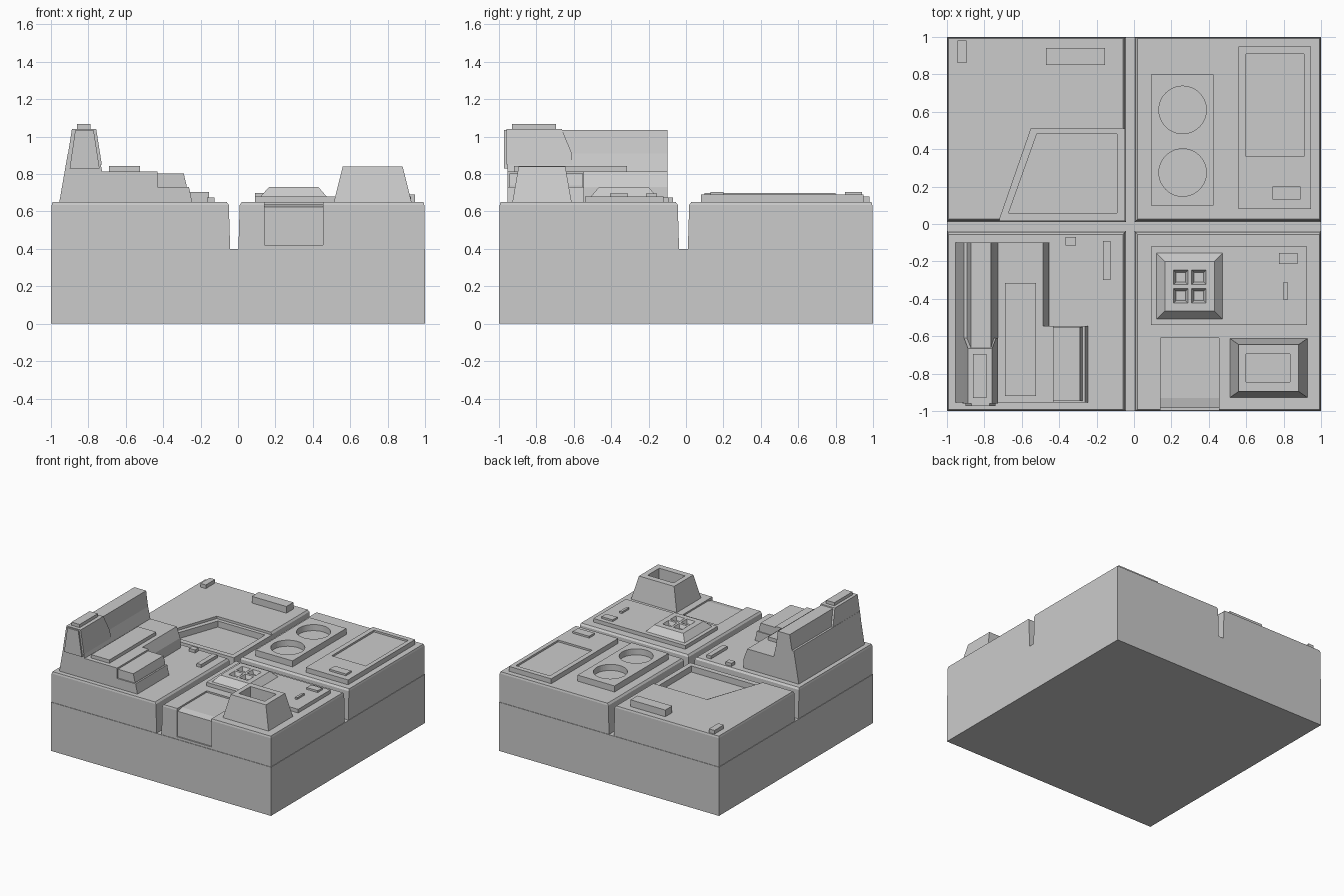
import bpy, bmesh
from mathutils import Vector

if "Cube" in bpy.data.objects:
    bpy.data.objects.remove(bpy.data.objects["Cube"])


def make(name, rings):
    """Closed solid lofted through rings of matching points."""
    bm = bmesh.new()
    vs = [[bm.verts.new(p) for p in r] for r in rings]
    n = len(rings[0])
    bm.faces.new(vs[0])
    bm.faces.new(vs[-1])
    for a, b in zip(vs, vs[1:]):
        for i in range(n):
            j = (i + 1) % n
            bm.faces.new((a[i], a[j], b[j], b[i]))
    bmesh.ops.recalc_face_normals(bm, faces=bm.faces)
    me = bpy.data.meshes.new(name)
    bm.to_mesh(me)
    bm.free()
    ob = bpy.data.objects.new(name, me)
    bpy.context.collection.objects.link(ob)
    return ob


def rect(x0, x1, y0, y1, z):
    return [(x0, y0, z), (x1, y0, z), (x1, y1, z), (x0, y1, z)]


def box(name, x0, x1, y0, y1, z0, z1):
    return make(name, [rect(x0, x1, y0, y1, z0), rect(x0, x1, y0, y1, z1)])


def taper(name, bottom, z0, top, z1):
    return make(name, [rect(*bottom, z0), rect(*top, z1)])


def prism(name, pts, axis, a, b):
    """Extrude a 2D profile along axis x, y or z."""
    f = {'x': lambda p, t: (t, p[0], p[1]),
         'y': lambda p, t: (p[0], t, p[1]),
         'z': lambda p, t: (p[0], p[1], t)}[axis]
    return make(name, [[f(p, t) for p in pts] for t in (a, b)])


def cut(ob, cutter):
    m = ob.modifiers.new("cut", 'BOOLEAN')
    m.operation = 'DIFFERENCE'
    m.solver = 'EXACT'
    m.object = cutter
    dg = bpy.context.evaluated_depsgraph_get()
    me = bpy.data.meshes.new_from_object(ob.evaluated_get(dg))
    ob.modifiers.clear()
    ob.data = me
    bpy.data.objects.remove(cutter)


# Foundation slab
box("base_slab", -1, 1, -1, 1, 0, 0.4)

# Four tiles with bevelled top edges, separated by channels
tiles = {}
for xn, x0, x1 in (("left", -1, -0.042), ("right", 0.002, 1)):
    for yn, y0, y1 in (("front", -1, -0.037), ("back", 0.01, 1)):
        def ring(ox, oy, z):
            # ox: edges facing the channel, oy: outer edges
            l, r = (oy, ox) if xn == "left" else (ox, oy)
            f, b = (oy, ox) if yn == "front" else (ox, oy)
            return rect(x0 + l, x1 - r, y0 + f, y1 - b, z)
        tiles[yn + xn] = make(f"{yn}_{xn}_tile", [
            ring(0, 0.004, 0.4), ring(0.007, 0.004, 0.635), ring(0.018, 0.008, 0.65)])

# Back left: stepped angular basin and small plates
t = tiles["backleft"]
cut(t, prism("cutter", [(-0.727, 0), (-0.55, 0.51), (0, 0.51), (0, 0)], 'z', 0.63, 0.8))
cut(t, prism("cutter", [(-0.67, 0.06), (-0.52, 0.48), (-0.09, 0.48), (-0.09, 0.06)],
             'z', 0.58, 0.8))
box("corner_chip", -0.945, -0.895, 0.86, 0.98, 0.64, 0.68)
box("long_plate", -0.47, -0.155, 0.85, 0.94, 0.64, 0.705)

# Back right: plate with two round wells
well = box("well_plate", 0.09, 0.425, 0.10, 0.80, 0.62, 0.70)
for cy in (0.275, 0.61):
    bpy.ops.mesh.primitive_cylinder_add(vertices=48, radius=0.127, depth=0.2,
                                        location=(0.26, cy, 0.75))
    cut(well, bpy.context.object)
    bpy.ops.mesh.primitive_cylinder_add(vertices=48, radius=0.127, depth=0.2,
                                        location=(0.26, cy, 0.75))
    cut(tiles["backright"], bpy.context.object)

# Back right: long plate with a sunken panel
panel = box("sunken_panel_plate", 0.56, 0.945, 0.08, 0.95, 0.62, 0.69)
cut(panel, box("cutter", 0.60, 0.91, 0.36, 0.91, 0.675, 0.8))
box("panel_chip", 0.74, 0.89, 0.13, 0.20, 0.68, 0.705)

# Front right: thin plate, low pyramid with four pits
box("thin_plate", 0.09, 0.925, -0.54, -0.12, 0.64, 0.68)
pyr = taper("low_pyramid", (0.12, 0.475, -0.51, -0.155), 0.679,
            (0.165, 0.43, -0.465, -0.20), 0.73)
for cx in (0.25, 0.347):
    for cy in (-0.285, -0.384):
        cut(pyr, make("cutter", [
            rect(cx - r, cx + r, cy - r, cy + r, z)
            for r, z in ((0.025, 0.70), (0.039, 0.73), (0.039, 0.8))]))
box("plate_chip_wide", 0.775, 0.875, -0.215, -0.155, 0.67, 0.695)
box("plate_chip_narrow", 0.80, 0.82, -0.405, -0.31, 0.67, 0.695)

# Front right: panel recess wrapping over the front edge
cut(tiles["frontright"], prism("cutter", [
    (-1.05, 0.42), (-0.985, 0.42), (-0.985, 0.625), (-0.93, 0.637),
    (-0.61, 0.637), (-0.61, 0.75), (-1.05, 0.75)], 'x', 0.142, 0.455))

# Front right: hollow tapered vent
vent = taper("hollow_vent", (0.51, 0.93, -0.93, -0.61), 0.64,
             (0.56, 0.88, -0.895, -0.645), 0.84)
cut(vent, box("cutter", 0.60, 0.835, -0.845, -0.695, 0.72, 0.95))

# Front left: tall ridge with its hood, face plate and cap
prism("tall_ridge", [(-0.957, 0.64), (-0.91, 0.91), (-0.893, 0.91), (-0.872, 1.035),
                     (-0.765, 1.035), (-0.748, 0.91), (-0.725, 0.81), (-0.725, 0.64)],
      'y', -0.955, -0.10)


def hood_ring(y, top):
    k = (top - 0.85) / 0.19
    return [(-0.918, y, 0.85), (-0.728, y, 0.85),
            (-0.728 - 0.03 * k, y, top), (-0.918 + 0.03 * k, y, top)]


make("ridge_hood", [hood_ring(-0.96, 1.042), hood_ring(-0.665, 1.042), hood_ring(-0.61, 0.91)])
prism("hood_face", [(-0.90, 0.83), (-0.74, 0.83), (-0.772, 1.035), (-0.87, 1.035)],
      'y', -0.972, -0.90)
box("hood_cap", -0.862, -0.788, -0.93, -0.695, 1.03, 1.068)

# Front left: stepped deck beside the ridge
prism("deck", [(-0.76, 0.64), (-0.45, 0.64), (-0.455, 0.73), (-0.487, 0.815), (-0.76, 0.815)],
      'y', -0.955, -0.10)
box("deck_plate", -0.69, -0.525, -0.92, -0.315, 0.80, 0.843)
prism("side_step", [(-0.50, 0.64), (-0.243, 0.64), (-0.262, 0.73), (-0.50, 0.73)],
      'y', -0.955, -0.545)
prism("side_block", [(-0.48, 0.72), (-0.275, 0.72), (-0.275, 0.74), (-0.29, 0.802),
                     (-0.48, 0.802)], 'y', -0.945, -0.552)
box("deck_front_fill", -0.50, -0.43, -0.955, -0.545, 0.72, 0.815)
box("tile_chip_long", -0.165, -0.125, -0.30, -0.09, 0.64, 0.675)
box("tile_chip_short", -0.365, -0.31, -0.115, -0.07, 0.64, 0.675)
